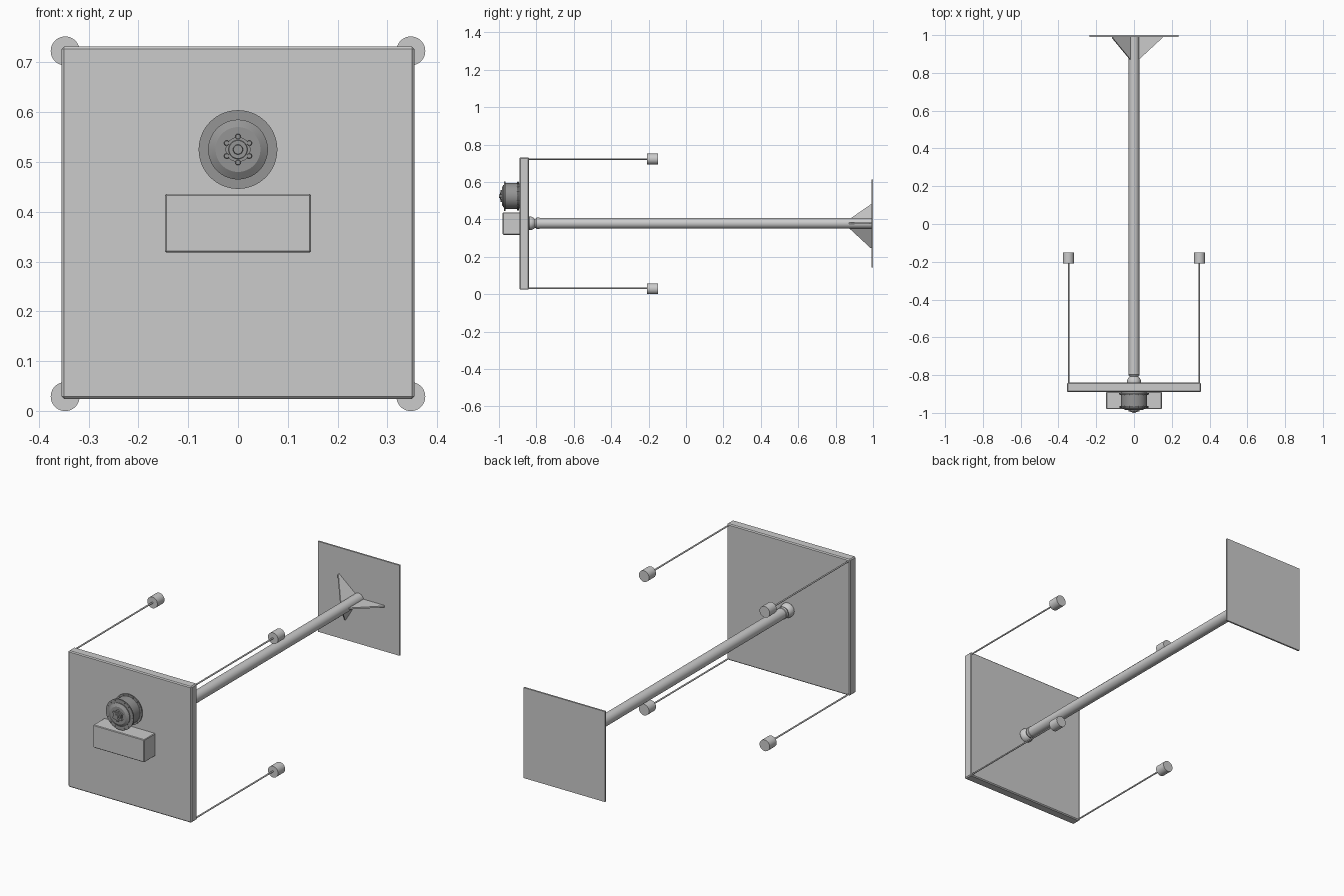
import bpy, bmesh
from math import sin, cos, pi, radians

if "Cube" in bpy.data.objects:
    bpy.data.objects.remove(bpy.data.objects["Cube"])

dark = bpy.data.materials.new("dark_grey")
dark.diffuse_color = (0.3, 0.3, 0.3, 1)
dark.use_nodes = True
dark.node_tree.nodes["Principled BSDF"].inputs["Base Color"].default_value = dark.diffuse_color


def finish(name, bm, mat=None, smooth=True):
    bmesh.ops.recalc_face_normals(bm, faces=bm.faces)
    me = bpy.data.meshes.new(name)
    bm.to_mesh(me)
    bm.free()
    ob = bpy.data.objects.new(name, me)
    bpy.context.collection.objects.link(ob)
    if mat:
        me.materials.append(mat)
    if smooth:
        bpy.ops.object.select_all(action='DESELECT')
        bpy.context.view_layer.objects.active = ob
        ob.select_set(True)
        bpy.ops.object.shade_smooth_by_angle(angle=radians(30))
    return ob


def lathe(name, profile, x, z, n=48, mat=None):
    """Solid of revolution about a y-parallel axis; profile is (y, radius)."""
    bm = bmesh.new()
    rings = [[bm.verts.new((x + r * cos(2 * pi * i / n), y, z + r * sin(2 * pi * i / n)))
              for i in range(n)] for y, r in profile]
    for a, b in zip(rings, rings[1:]):
        for i in range(n):
            j = (i + 1) % n
            bm.faces.new((a[i], a[j], b[j], b[i]))
    bm.faces.new(rings[0])
    bm.faces.new(rings[-1])
    return finish(name, bm, mat)


def box(name, x0, x1, y0, y1, z0, z1, bevel=0):
    bm = bmesh.new()
    bmesh.ops.create_cube(bm, size=1)
    for v in bm.verts:
        v.co = ((x0, x1)[v.co.x > 0], (y0, y1)[v.co.y > 0], (z0, z1)[v.co.z > 0])
    if bevel:
        bmesh.ops.bevel(bm, geom=bm.edges[:], offset=bevel, segments=1,
                        affect='EDGES', profile=0.5)
    return finish(name, bm, smooth=False)


PZ = 0.379   # boom axis height
MZ = 0.525   # thruster axis height

# Main panel, front equipment box, rear mounting plate
box("main_panel", -0.354, 0.354, -0.89, -0.84, 0.024, 0.732, 0.005)
box("equipment_box", -0.147, 0.147, -0.98, -0.888, 0.318, 0.436, 0.003)
box("rear_plate", -0.235, 0.235, 0.991, 1.0, 0.144, 0.614)

# Central boom with ball joint
lathe("boom", [(-0.785, 0.028), (0.992, 0.028)], 0, PZ)
lathe("boom_joint", [(-0.842, 0.033), (-0.838, 0.036), (-0.826, 0.036), (-0.812, 0.028),
                     (-0.808, 0.023), (-0.803, 0.026), (-0.798, 0.030), (-0.784, 0.030),
                     (-0.782, 0.027)], 0, PZ)

# Three triangular gussets between boom and rear plate
for k, deg in enumerate((0, 140, 239)):
    a = radians(deg)
    bm = bmesh.new()
    sides = []
    for t in (-0.004, 0.004):
        sides.append([bm.verts.new((r * cos(a) - t * sin(a), y, PZ + r * sin(a) + t * cos(a)))
                      for r, y in ((0.02, 0.868), (0.028, 0.872), (0.15, 0.985),
                                   (0.15, 0.992), (0.02, 0.992))])
    p, q = sides
    bm.faces.new(p)
    bm.faces.new(q)
    for i in range(5):
        j = (i + 1) % 5
        bm.faces.new((p[i], p[j], q[j], q[i]))
    finish(f"gusset_{k + 1}", bm, smooth=False)

# Corner rods with cylindrical end weights
for sx in (-1, 1):
    for zc in (0.029, 0.723):
        tag = f"{'left' if sx < 0 else 'right'}_{'low' if zc < 0.3 else 'high'}"
        zr = 0.031 if zc < 0.3 else 0.723
        lathe("corner_rod_" + tag, [(-0.845, 0.004), (-0.2, 0.004)], sx * 0.346, zr, 16)
        lathe("end_weight_" + tag, [(-0.208, 0.029), (-0.15, 0.029)], sx * 0.347, zc)

# Motor housing: body, two flanges, cone and hub
lathe("motor_housing", [
    (-0.888, 0.066), (-0.896, 0.066), (-0.896, 0.079), (-0.902, 0.079), (-0.902, 0.069),
    (-0.966, 0.069), (-0.966, 0.079), (-0.972, 0.079), (-0.972, 0.060), (-0.976, 0.060),
    (-0.985, 0.045), (-0.985, 0.025), (-0.992, 0.025), (-0.992, 0.019), (-0.995, 0.018),
    (-0.995, 0.010), (-1.0, 0.009)], 0, MZ, 64, dark)

# Flange bolts and hub lugs
for i in range(16):
    a = 2 * pi * i / 16 + pi / 2
    for side, y0, y1 in (("front", -0.974, -0.964), ("rear", -0.904, -0.894)):
        lathe(f"{side}_flange_bolt_{i + 1}", [(y0, 0.003), (y1, 0.003)],
              0.0715 * cos(a), MZ + 0.0715 * sin(a), 12, dark)
for i in range(6):
    a = 2 * pi * i / 6 + pi / 2
    lathe(f"hub_lug_{i + 1}", [(-0.993, 0.0045), (-0.991, 0.0055), (-0.983, 0.0055)],
          0.026 * cos(a), MZ + 0.026 * sin(a), 16, dark)
